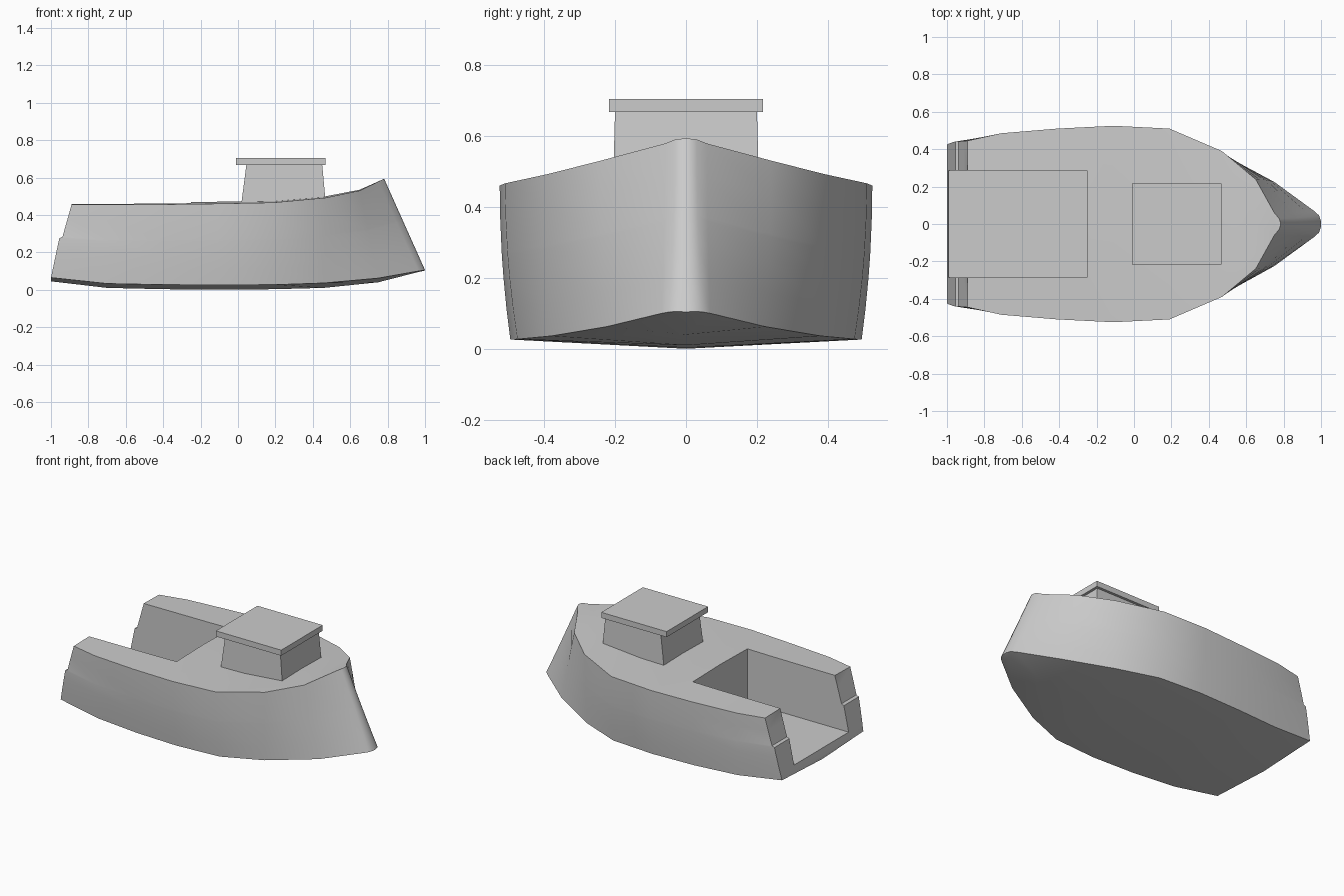
import bpy
import bmesh
from math import radians

old = bpy.data.objects.get("Cube")
if old:
    bpy.data.objects.remove(old, do_unlink=True)

GREY = (0.6, 0.6, 0.6, 1.0)
grey = bpy.data.materials.new("plain grey")
grey.use_nodes = True
grey.diffuse_color = GREY
grey.node_tree.nodes["Principled BSDF"].inputs["Base Color"].default_value = GREY


def finish(name, bm):
    """Turn a bmesh into a named object with the shared material."""
    bmesh.ops.recalc_face_normals(bm, faces=bm.faces)
    mesh = bpy.data.meshes.new(name)
    bm.to_mesh(mesh)
    bm.free()
    mesh.materials.append(grey)
    obj = bpy.data.objects.new(name, mesh)
    bpy.context.collection.objects.link(obj)
    return obj


def block(name, lower, upper):
    """Tapered box; each end is (x_min, x_max, half_width, z)."""
    bm = bmesh.new()
    rings = []
    for x_min, x_max, half, z in (lower, upper):
        corners = ((x_min, -half), (x_max, -half), (x_max, half), (x_min, half))
        rings.append([bm.verts.new((x, y, z)) for x, y in corners])
    bottom, top = rings
    bm.faces.new(bottom)
    bm.faces.new(top)
    for i in range(4):
        k = (i + 1) % 4
        bm.faces.new((bottom[i], bottom[k], top[k], top[i]))
    return finish(name, bm)


# Hull stations, stern to stem:
# chine x, sheer x, chine half width, sheer half width, chine z, keel z, sheer z
STATIONS = (
    (-1, -.89, .425, .445, .065, .045, .455),
    (-.7, -.71, .46, .485, .033, .01, .455),
    (-.4, -.41, .485, .51, .027, .003, .456),
    (-.1, -.11, .495, .525, .026, 0, .46),
    (.2, .19, .475, .51, .027, .003, .466),
    (.46, .47, .38, .39, .036, .01, .492),
    (.75, .65, .225, .24, .062, .04, .53),
    (.965, .75, .068, .06, .1, .095, .578),
    (.99, .775, .045, .03, .104, .1, .59),
    (1, .782, .015, .01, .105, .103, .592),
)
ROWS = (0, .2, .4, .54, .56, .8, 1)
STEP = .55            # height fraction of the ledge across the transom
CAMBER = .02          # deck rise per unit of half width


def station_ring(bm, station, is_stern):
    """Closed cross-section: one side up, deck centre, other side down, keel."""
    x_low, x_top, w_low, w_top, z_low, z_keel, z_top = station
    side = []
    for t in ROWS:
        rake = t * .75 if is_stern and t < STEP else t
        ease = 1 - (1 - t) ** 2
        side.append((x_low + (x_top - x_low) * rake,
                     w_low + (w_top - w_low) * ease,
                     z_low + (z_top - z_low) * t))
    points = side + [(x_top, 0, z_top + CAMBER * w_top)]
    points += [(x, -y, z) for x, y, z in reversed(side)]
    points.append((x_low, 0, z_keel))
    return [bm.verts.new(p) for p in points]


# Lofted hull
bm = bmesh.new()
rings = [station_ring(bm, s, i == 0) for i, s in enumerate(STATIONS)]
count = len(rings[0])
for a, b in zip(rings, rings[1:]):
    for i in range(count):
        k = (i + 1) % count
        bm.faces.new((a[i], a[k], b[k], b[i]))

# Transom and stem faces
last = len(ROWS) - 1
far = count - 2
for ring in (rings[0], rings[-1]):
    for i in range(last):
        bm.faces.new((ring[i], ring[i + 1], ring[far - i - 1], ring[far - i]))
    bm.faces.new((ring[last], ring[last + 1], ring[last + 2]))
    bm.faces.new((ring[far], ring[far + 1], ring[0]))
hull = finish("hull", bm)

# Open cockpit cut through the stern
cutter = block("cockpit_cutter", (-1.2, -.25, .285, .11), (-1.2, -.25, .285, 1))
cutter.hide_render = True
cut = hull.modifiers.new("cockpit", 'BOOLEAN')
cut.operation = 'DIFFERENCE'
cut.solver = 'EXACT'
cut.object = cutter
bpy.ops.object.select_all(action='DESELECT')
hull.select_set(True)
bpy.context.view_layer.objects.active = hull
bpy.ops.object.modifier_apply(modifier=cut.name)
bpy.data.objects.remove(cutter, do_unlink=True)
bpy.ops.object.shade_smooth_by_angle(angle=radians(40))

# Wheelhouse and its overhanging roof
block("cabin", (.01, .475, .207, .4), (.045, .45, .2, .67))
block("cabin_roof", (-.01, .468, .217, .667), (-.01, .468, .217, .704))
